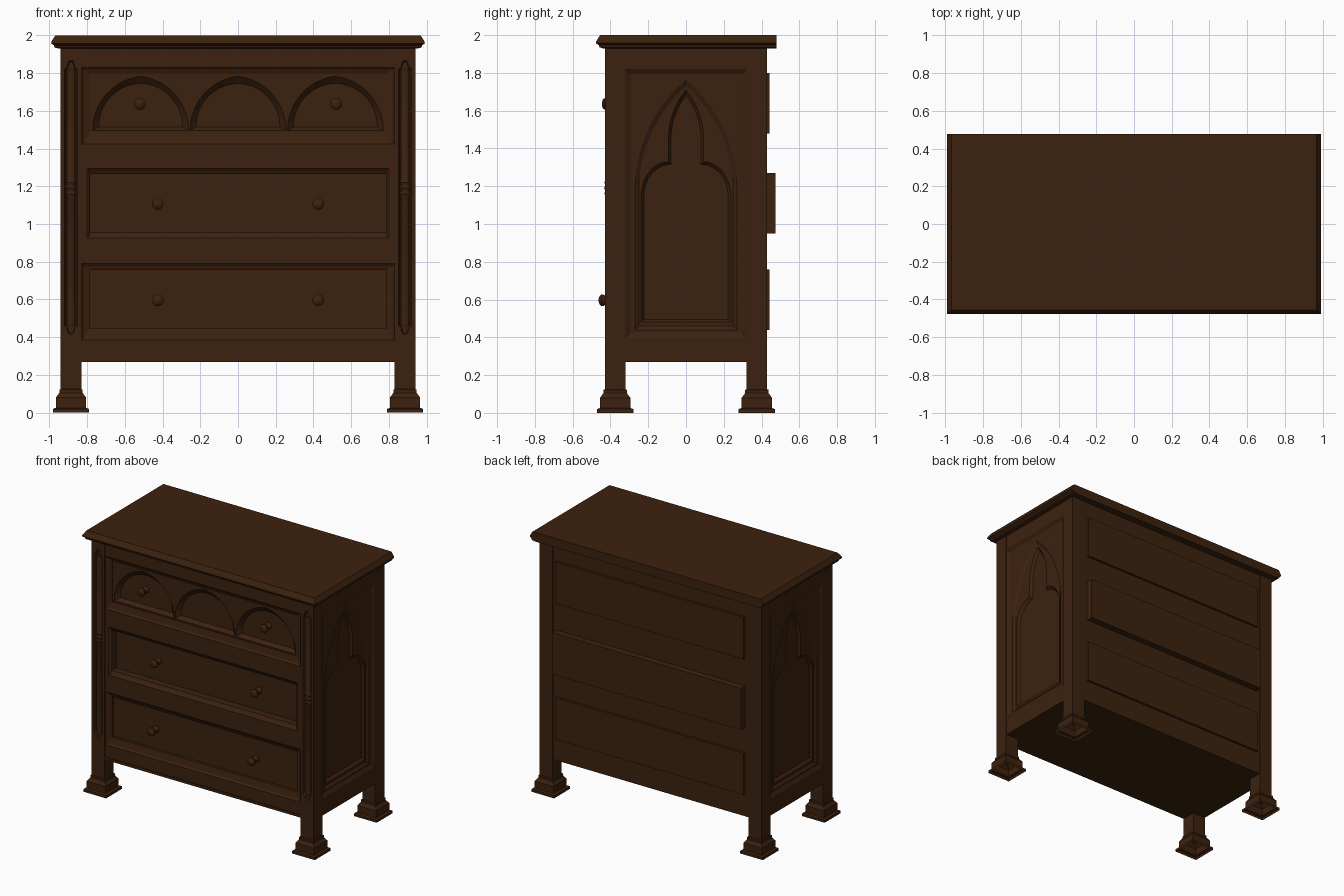
import bpy, bmesh, math

cube = bpy.data.objects.get("Cube")
if cube:
    bpy.data.objects.remove(cube, do_unlink=True)

wood = bpy.data.materials.new("dark_brown_wood")
wood.use_nodes = True
COLOUR = (0.045, 0.0155, 0.0045, 1)
wood.diffuse_color = COLOUR
wood.node_tree.nodes["Principled BSDF"].inputs["Base Color"].default_value = COLOUR
wood.node_tree.nodes["Principled BSDF"].inputs["Roughness"].default_value = 0.8


def loft(name, loops, cap_start=True, cap_end=True, smooth=False):
    """Skin a row of closed loops that have equal point counts."""
    bm = bmesh.new()
    rows = [[bm.verts.new(p) for p in loop] for loop in loops]
    for a, b in zip(rows, rows[1:]):
        for i in range(len(a)):
            j = (i + 1) % len(a)
            bm.faces.new((a[i], a[j], b[j], b[i]))
    if cap_start:
        bm.faces.new(rows[0][::-1])
    if cap_end:
        bm.faces.new(rows[-1])
    bmesh.ops.recalc_face_normals(bm, faces=bm.faces)
    mesh = bpy.data.meshes.new(name)
    bm.to_mesh(mesh)
    bm.free()
    mesh.materials.append(wood)
    ob = bpy.data.objects.new(name, mesh)
    bpy.context.collection.objects.link(ob)
    if smooth:
        select(ob)
        bpy.ops.object.shade_smooth_by_angle(angle=math.radians(40))
    return ob


def select(ob):
    bpy.ops.object.select_all(action='DESELECT')
    ob.select_set(True)
    bpy.context.view_layer.objects.active = ob


def rect(x0, x1, y0, y1):
    return [(x0, y0), (x1, y0), (x1, y1), (x0, y1)]


def flat(pts, z):
    return [(x, y, z) for x, y in pts]


def front(pts, y, cx=0):
    return [(u + cx, y, v) for u, v in pts]


def side(pts, x):
    return [(x, u, v) for u, v in pts]


def box(name, x0, x1, y0, y1, z0, z1):
    r = rect(x0, x1, y0, y1)
    return loft(name, [flat(r, z0), flat(r, z1)])


def carve(target, loops):
    """Cut a lofted shape out of the target."""
    cutter = loft("cutter", loops)
    cutter.hide_render = True
    mod = target.modifiers.new("carve", 'BOOLEAN')
    mod.operation, mod.solver, mod.object = 'DIFFERENCE', 'EXACT', cutter
    select(target)
    bpy.ops.object.modifier_apply(modifier=mod.name)
    bpy.data.objects.remove(cutter, do_unlink=True)


def mirrored(right):
    """Close a right-hand outline with its mirror image."""
    return right + [(-u, v) for u, v in reversed(right) if u > 1e-6]


def arc(half, spring, apex, n=10):
    """Right half of a pointed arch, from springing to apex."""
    rise = apex - spring
    c = (rise * rise - half * half) / (2 * half)
    end = math.atan2(rise, c)
    r = half + c
    pts = [(r * math.cos(end * i / n) - c, spring + r * math.sin(end * i / n))
           for i in range(n)]
    return pts + [(0, apex)]


def lancet(half, base, spring, apex):
    return mirrored([(half, base)] + arc(half, spring, apex))


def cusped(d):
    """Arch with shoulders and a narrow pointed head, inset by d."""
    half, neck = 0.237 - d, 0.093 - d
    pts = [(half, 0.48 + d)]
    for i in range(9):
        a = math.pi / 2 * i / 8
        pts.append((neck + (half - neck) * math.cos(a), 1.15 + (0.18 - d) * math.sin(a)))
    return mirrored(pts + arc(neck, 1.45, 1.71 - 2 * d))


# Carcass: cross-shaped plan that fits between the corner posts
quarter = [(0.937, 0.32), (0.83, 0.32), (0.83, 0.425)]
plan = quarter + [(-x, y) for x, y in reversed(quarter)]
plan += [(-x, -y) for x, y in plan]
carcass = loft("carcass", [flat(plan, 0.27), flat(plan, 1.94)])
box("base_rail", -0.83, 0.83, -0.43, -0.4, 0.27, 0.29)

# Side panels: moulded rectangle, pointed arch, then cusped arch
for s in (-1, 1):
    outer, inner = rect(-0.32, 0.32, 0.4, 1.82), rect(-0.295, 0.295, 0.425, 1.795)
    carve(carcass, [side(outer, s * 1.0), side(outer, s * 0.937), side(inner, s * 0.922)])
    a, b = lancet(0.27, 0.44, 1.18, 1.765), lancet(0.25, 0.46, 1.18, 1.73)
    carve(carcass, [side(a, s * 0.93), side(a, s * 0.922), side(b, s * 0.908)])
    a, b = cusped(0), cusped(0.014)
    carve(carcass, [side(a, s * 0.915), side(a, s * 0.908), side(b, s * 0.89)])


def knob(name, x, z, tip):
    """Turned knob with a round base, a stem and a ball head."""
    profile = [(0.026, 0.09), (0.026, 0.072), (0.014, 0.062), (0.011, 0.045),
               (0.022, 0.036), (0.031, 0.024), (0.031, 0.014), (0.022, 0.004), (0.008, 0)]
    n = 20
    loft(name, [[(x + r * math.cos(math.tau * i / n), tip + d, z + r * math.sin(math.tau * i / n))
                 for i in range(n)] for r, d in profile], smooth=True)


# Drawers: name, opening half width / bottom / top, box bottom / top, front / back, knob x, tip
drawers = [
    ("bottom", 0.828, 0.385, 0.79, 0.44, 0.76, -0.385, 0.443, 0.425, -0.462),
    ("middle", 0.80, 0.925, 1.295, 0.95, 1.27, -0.35, 0.475, 0.425, -0.427),
    ("top", 0.828, 1.425, 1.83, 1.48, 1.80, -0.40, 0.443, 0.52, -0.445),
]
for name, w, o0, o1, z0, z1, yf, yb, kx, tip in drawers:
    outer = rect(-w, w, o0, o1)
    step = rect(-w + 0.012, w - 0.012, o0 + 0.012, o1 - 0.012)
    inner = rect(-0.785, 0.785, z0 + 0.005, z1 - 0.005)
    carve(carcass, [front(outer, -0.5), front(outer, -0.425), front(step, -0.415),
                    front(inner, -0.405), front(inner, -0.25)])
    drawer = box(name + "_drawer", -0.8, 0.8, yf, yb, z0, z1)
    if name == "top":
        a, b = lancet(0.254, 1.495, 1.497, 1.783), lancet(0.222, 1.515, 1.517, 1.745)
        for cx in (-0.516, 0, 0.516):
            carve(drawer, [front(a, yf - 0.05, cx), front(a, yf, cx), front(b, yf + 0.03, cx)])
    for s, label in ((-1, "right"), (1, "left")):
        knob(f"{name}_{label}_knob", s * kx, (z0 + z1) / 2 - 0.004, tip)

# Cornered outline of the sunk channel on each front post
half_end = [(0.016, 0.425), (0.02, 0.445), (0.034, 0.46)]
end = [(0.008, 0.415)] + half_end
channel = mirrored(end + [(u, 2.28 - v) for u, v in reversed(end)])
small = [(u * 0.8, 1.14 + (v - 1.14) * 0.99) for u, v in channel]

# Corner posts, stepped feet and front colonnettes
CX, CY = 0.885, 0.375
for sx, lr in ((-1, "right"), (1, "left")):
    for sy, fb in ((-1, "front"), (1, "back")):
        x, y = sx * CX, sy * CY
        tag = f"{fb}_{lr}"
        post = box(tag + "_post", x - 0.055, x + 0.055, y - 0.055, y + 0.055, 0.11, 1.94)
        steps = [(0.096, 0), (0.096, 0.02), (0.08, 0.026), (0.08, 0.08),
                 (0.062, 0.105), (0.062, 0.122), (0.055, 0.125)]
        loft(tag + "_foot", [flat(rect(x - h, x + h, y - h, y + h), z) for h, z in steps],
             cap_start=False)
        if fb == "front":
            carve(post, [front(channel, -0.46, x), front(channel, -0.43, x),
                         front(small, -0.416, x)])
            turned = [(0.022, 0.46), (0.022, 1.15), (0.03, 1.16), (0.022, 1.175), (0.032, 1.19),
                      (0.022, 1.205), (0.03, 1.22), (0.022, 1.23), (0.022, 1.82)]
            n = 16
            loft(tag + "_colonnette",
                 [[(x + r * math.cos(math.tau * i / n), -0.414 + 0.6 * r * math.sin(math.tau * i / n), z)
                   for i in range(n)] for r, z in turned], smooth=True)

# Top slab with a moulded edge on the front and sides, flat at the back
edge = [(0.95, -0.44, 1.93), (0.972, -0.458, 1.935), (0.976, -0.462, 1.947),
        (0.99, -0.477, 1.957), (0.988, -0.475, 1.968), (0.967, -0.455, 2.0)]
loft("top_slab", [flat(rect(-x, x, y, 0.478), z) for x, y, z in edge])
